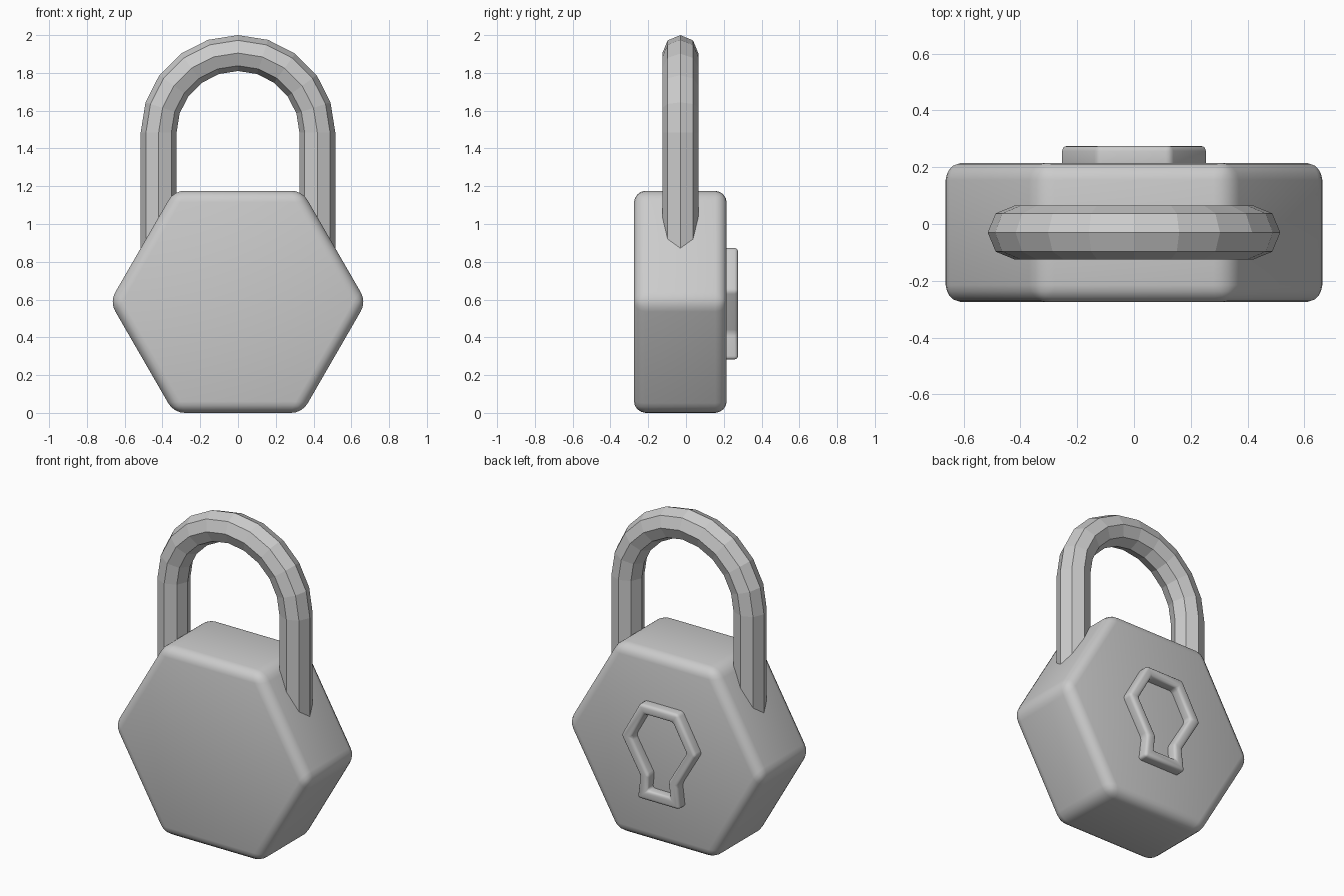
import bpy
import bmesh
from math import sin, cos, pi, radians
from mathutils.geometry import intersect_line_line
from mathutils import Vector

if "Cube" in bpy.data.objects:
    bpy.data.objects.remove(bpy.data.objects["Cube"])


def make_object(name, bm):
    bmesh.ops.recalc_face_normals(bm, faces=bm.faces)
    mesh = bpy.data.meshes.new(name)
    bm.to_mesh(mesh)
    bm.free()
    ob = bpy.data.objects.new(name, mesh)
    bpy.context.collection.objects.link(ob)
    return ob


def loft(name, rings, closed=False):
    """Skin equal-length rings of points; cap the ends unless closed."""
    bm = bmesh.new()
    loops = [[bm.verts.new(p) for p in ring] for ring in rings]
    n = len(loops[0])
    for a, b in zip(loops, loops[1:] + (loops[:1] if closed else [])):
        for i in range(n):
            j = (i + 1) % n
            bm.faces.new((a[i], a[j], b[j], b[i]))
    if not closed:
        bm.faces.new(loops[0])
        bm.faces.new(loops[-1])
    return make_object(name, bm)


def soften(ob, width, segments):
    mod = ob.modifiers.new("rounding", 'BEVEL')
    mod.width = width
    mod.segments = segments
    mod.limit_method = 'ANGLE'
    mod.angle_limit = radians(15)
    bpy.ops.object.select_all(action='DESELECT')
    ob.select_set(True)
    bpy.context.view_layer.objects.active = ob
    bpy.ops.object.modifier_apply(modifier=mod.name)
    bpy.ops.object.shade_smooth_by_angle(angle=radians(40))


def inset(points, d):
    """Offset a clockwise-or-counterclockwise outline inwards by d."""
    n = len(points)
    lines = []
    for i in range(n):
        a, b = Vector(points[i]), Vector(points[(i + 1) % n])
        t = (b - a).normalized()
        off = Vector((-t.y, t.x)) * d
        lines.append(((a + off).to_3d(), (b + off).to_3d()))
    return [intersect_line_line(*lines[i - 1], *lines[i])[0].to_2d() for i in range(n)]


# Hexagonal body with rounded edges
apothem = 0.588
R = apothem / cos(pi / 6)
hexagon = [(R * cos(i * pi / 3), apothem + R * sin(i * pi / 3)) for i in range(6)]
body = loft("lock_body", [[(x, y, z) for x, z in hexagon] for y in (-0.275, 0.215)])
soften(body, 0.06, 4)

# Octagonal shackle: two straight legs joined by a half circle
arch_r, tube_r, arch_z, shackle_y = 0.42, 0.095, 1.485, -0.03


def shackle_ring(angle, z):
    ring = []
    for k in range(8):
        r = arch_r + tube_r * cos(k * pi / 4)
        ring.append((r * cos(angle), shackle_y + tube_r * sin(k * pi / 4), z + r * sin(angle)))
    return ring


rings = [shackle_ring(0, 0.8)]
rings += [shackle_ring(i * pi / 10, arch_z) for i in range(11)]
rings += [shackle_ring(pi, 0.8)]
loft("shackle", rings)

# Raised keyhole rim on the back (hexagon head with a short stem)
half = [(0.145, 0.283), (0.128, 0.425), (0.258, 0.645), (0.13, 0.873)]
outline = half + [(-x, z) for x, z in reversed(half)]
inner = inset(outline, 0.06)
sections = [(outline, 0.18), (outline, 0.275), (inner, 0.275), (inner, 0.18)]
rim = loft("keyhole_rim", [[(x, y, z) for x, z in pts] for pts, y in sections], closed=True)
soften(rim, 0.018, 3)
